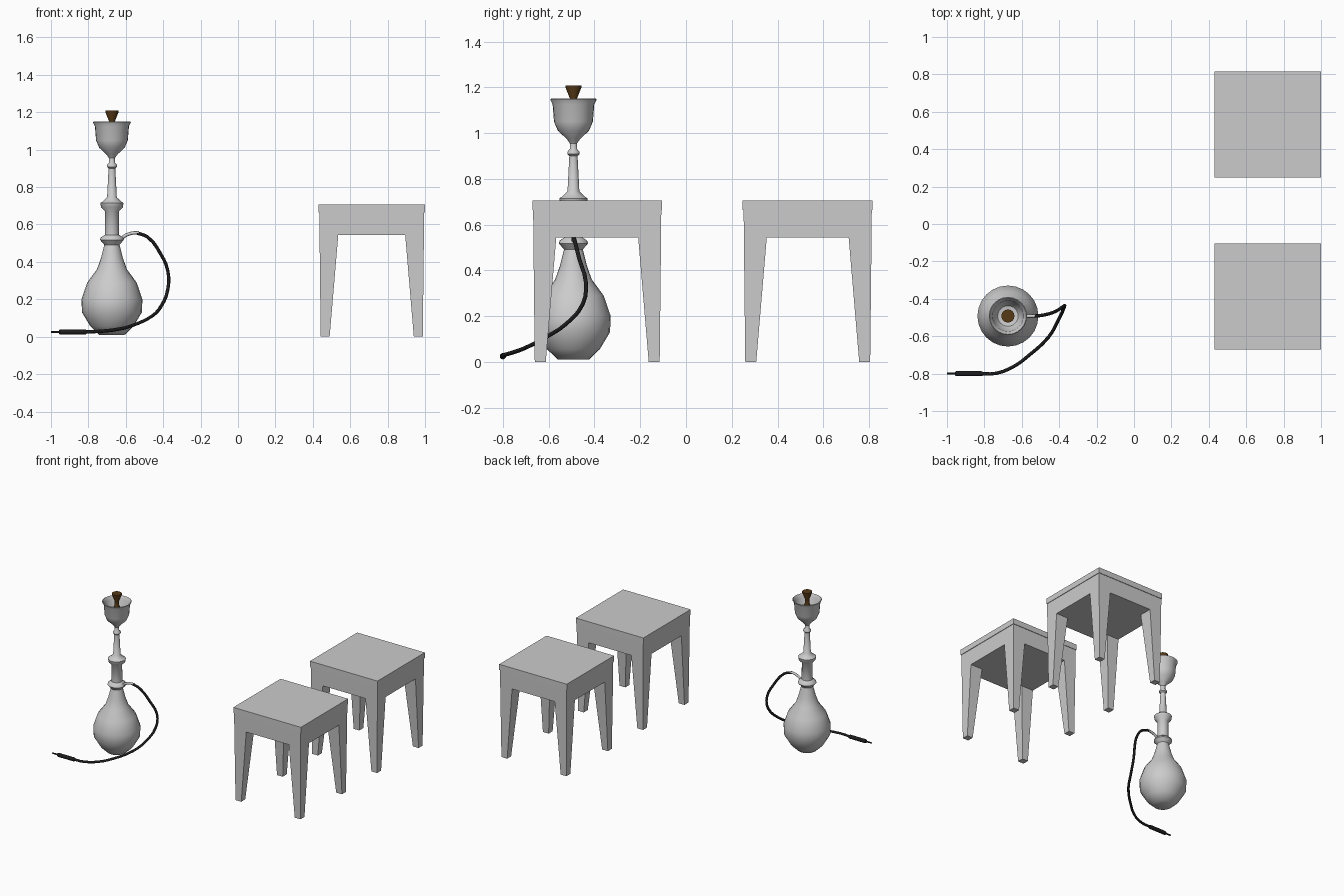
import bpy, bmesh, math
from mathutils import Vector, Matrix

if "Cube" in bpy.data.objects:
    bpy.data.objects.remove(bpy.data.objects["Cube"])

AX, AY = -0.674, -0.492          # pipe axis


def material(name, rgb):
    m = bpy.data.materials.new(name)
    m.diffuse_color = (*rgb, 1)
    m.use_nodes = True
    m.node_tree.nodes["Principled BSDF"].inputs["Base Color"].default_value = m.diffuse_color
    return m


black = material("black_rubber", (0.012, 0.012, 0.012))
brown = material("brown_clay", (0.09, 0.04, 0.008))


def finish(name, bm, mat=None, smooth=False):
    bmesh.ops.recalc_face_normals(bm, faces=bm.faces)
    me = bpy.data.meshes.new(name)
    bm.to_mesh(me)
    bm.free()
    ob = bpy.data.objects.new(name, me)
    bpy.context.collection.objects.link(ob)
    if mat:
        me.materials.append(mat)
    if smooth:
        bpy.ops.object.select_all(action='DESELECT')
        ob.select_set(True)
        bpy.context.view_layer.objects.active = ob
        bpy.ops.object.shade_smooth_by_angle(angle=math.radians(45))
    return ob


def lathe(name, profile, mat=None, matrix=Matrix.Translation((AX, AY, 0)), steps=24):
    """Revolve (radius, height) points around the z axis."""
    bm = bmesh.new()
    vs = [bm.verts.new((r, 0, z)) for r, z in profile]
    es = [bm.edges.new(p) for p in zip(vs, vs[1:])]
    bmesh.ops.spin(bm, geom=vs + es, cent=(0, 0, 0), axis=(0, 0, 1),
                   angle=math.tau, steps=steps)
    bmesh.ops.remove_doubles(bm, verts=bm.verts, dist=1e-5)
    bm.transform(matrix)
    return finish(name, bm, mat, True)


def frustum(bm, bottom, top):
    """Six-sided block; each end is (x0, x1, y0, y1, z)."""
    rings = []
    for x0, x1, y0, y1, z in (bottom, top):
        rings.append([bm.verts.new(p) for p in
                      ((x0, y0, z), (x1, y0, z), (x1, y1, z), (x0, y1, z))])
    a, b = rings
    bm.faces.new(a[::-1])
    bm.faces.new(b)
    for i in range(4):
        j = (i + 1) % 4
        bm.faces.new((a[i], a[j], b[j], b[i]))


def tube(name, pts, radius, mat=None):
    cu = bpy.data.curves.new(name, 'CURVE')
    cu.dimensions = '3D'
    cu.bevel_depth = radius
    cu.bevel_resolution = 2
    cu.resolution_u = 3
    cu.use_fill_caps = True
    sp = cu.splines.new('BEZIER')
    sp.bezier_points.add(len(pts) - 1)
    for bp, p in zip(sp.bezier_points, pts):
        bp.co = p
        bp.handle_left_type = bp.handle_right_type = 'AUTO'
    ob = bpy.data.objects.new(name, cu)
    bpy.context.collection.objects.link(ob)
    if mat:
        cu.materials.append(mat)
    return ob


# Two square stools: seat slab, apron block, four tapered legs
for label, cy in (("front", -0.388), ("back", 0.532)):
    cx = 0.715
    place = Matrix.Translation((cx, cy, 0))
    for part, h0, h1, z0, z1 in (("seat", 0.284, 0.284, 0.664, 0.706),
                                 ("apron", 0.279, 0.28, 0.544, 0.664)):
        bm = bmesh.new()
        frustum(bm, (-h0, h0, -h0, h0, z0), (-h1, h1, -h1, h1, z1))
        bm.transform(place)
        finish(f"{label}_stool_{part}", bm)
    for i in range(4):
        bm = bmesh.new()
        frustum(bm, (0.225, 0.273, 0.225, 0.273, 0), (0.179, 0.279, 0.179, 0.279, 0.544))
        bm.transform(place @ Matrix.Rotation(i * math.pi / 2, 4, 'Z'))
        finish(f"{label}_stool_leg_{i + 1}", bm)

# Water vase
lathe("vase", [(0, 0.01), (0.068, 0.01), (0.115, 0.055), (0.16, 0.13), (0.163, 0.20),
               (0.132, 0.29), (0.08, 0.36), (0.059, 0.42), (0.04, 0.495), (0, 0.495)])

# Stem with collars
lathe("stem", [(0, 0.49), (0.04, 0.49), (0.064, 0.518), (0.06, 0.53), (0.038, 0.545),
               (0.037, 0.67), (0.058, 0.692), (0.062, 0.715), (0.05, 0.722), (0.026, 0.745),
               (0.018, 0.90), (0.027, 0.908), (0.027, 0.918), (0.016, 0.93),
               (0.016, 0.96), (0, 0.96)])

# Open cup
lathe("cup", [(0, 0.955), (0.016, 0.955), (0.03, 0.975), (0.068, 1.01), (0.085, 1.05),
              (0.091, 1.125), (0.102, 1.147), (0.098, 1.15), (0.082, 1.125),
              (0.075, 1.06), (0.055, 1.03), (0, 1.02)])

# Clay bowl standing in the cup
lathe("clay_bowl", [(0, 1.02), (0.032, 1.02), (0.03, 1.08), (0.015, 1.125), (0.015, 1.15),
                    (0.035, 1.20), (0.035, 1.208), (0, 1.208)], brown, steps=16)

# Hose port and hose
tube("hose_port", [(-0.635, -0.492, 0.512), (-0.608, -0.492, 0.537),
                   (-0.57, -0.493, 0.553), (-0.53, -0.493, 0.556)], 0.009)
tube("hose", [(-0.545, -0.493, 0.556), (-0.484, -0.487, 0.533), (-0.415, -0.465, 0.445),
              (-0.375, -0.438, 0.35), (-0.375, -0.45, 0.255), (-0.41, -0.525, 0.165),
              (-0.457, -0.605, 0.112), (-0.565, -0.705, 0.06), (-0.635, -0.757, 0.041),
              (-0.735, -0.798, 0.029), (-0.83, -0.80, 0.025)], 0.009, black)

# Handle and mouthpiece pointing along -x
aim = Matrix.Translation((-0.81, -0.80, 0.025)) @ Matrix.Rotation(-math.pi / 2, 4, 'Y')
lathe("hose_handle", [(0, 0), (0.011, 0), (0.014, 0.01), (0.014, 0.135), (0.012, 0.145),
                      (0.006, 0.147), (0.005, 0.19), (0, 0.19)], black, aim, 12)
